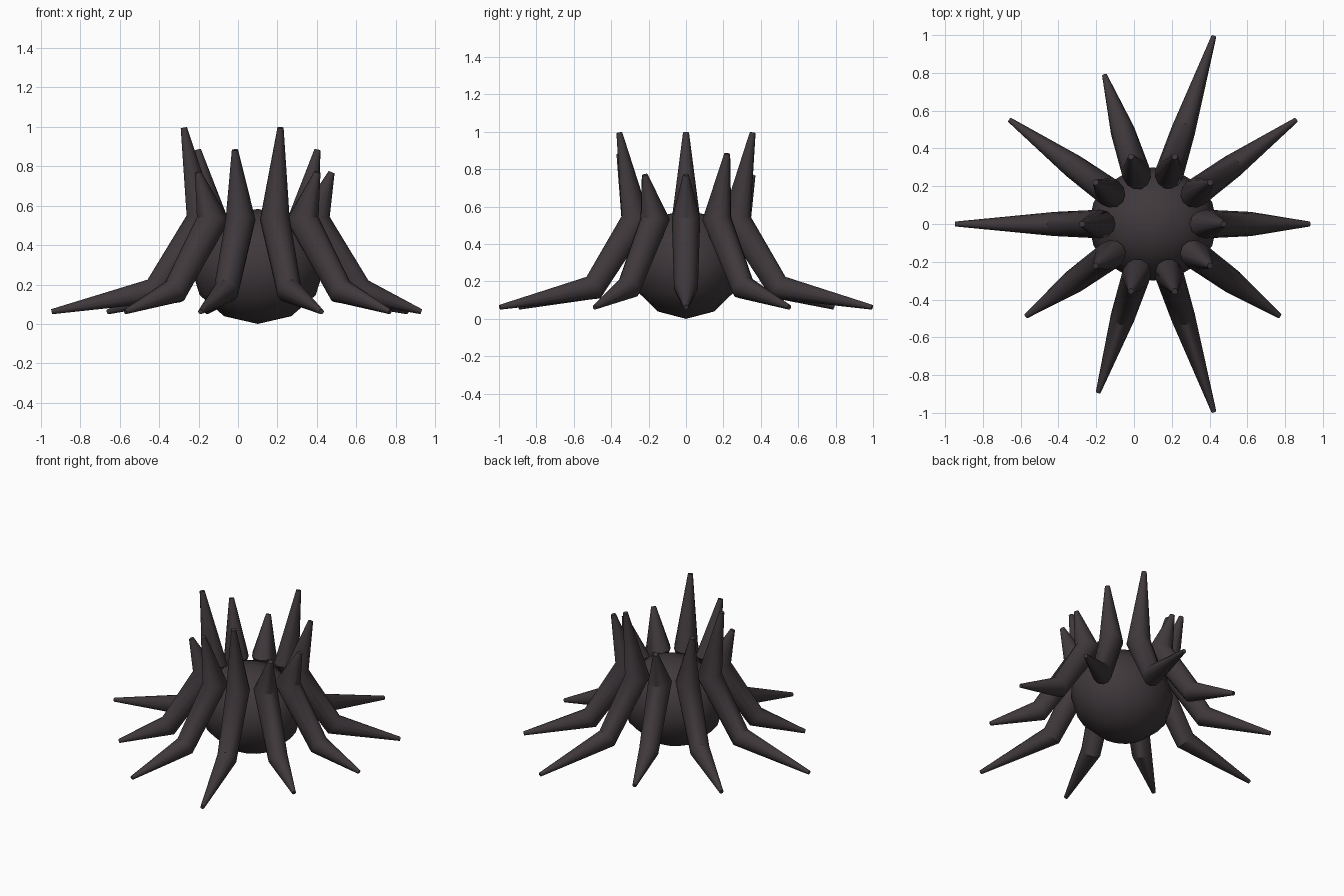
import bpy, bmesh, math
from mathutils import Vector, Matrix

if "Cube" in bpy.data.objects:
    bpy.data.objects.remove(bpy.data.objects["Cube"])

CX = 0.10      # the spiky ring is centred slightly off the origin
SIDES = 12

mat = bpy.data.materials.new("dark_shell")
mat.diffuse_color = (0.05, 0.04, 0.045, 1)
mat.use_nodes = True
mat.node_tree.nodes["Principled BSDF"].inputs["Base Color"].default_value = mat.diffuse_color


def finish(ob, angle):
    ob.data.materials.clear()
    ob.data.materials.append(mat)
    bpy.ops.object.select_all(action='DESELECT')
    ob.select_set(True)
    bpy.context.view_layer.objects.active = ob
    bpy.ops.object.shade_smooth_by_angle(angle=math.radians(angle))


def bent_spine(name, path, radii, angle):
    """Tapered tube along a path in the radial (x, z) plane, mitred at its bends."""
    pts = [Vector((p[0], 0, p[1])) for p in path]
    bm = bmesh.new()
    rings = []
    for i, p in enumerate(pts):
        d_in = (p - pts[i - 1]).normalized() if i > 0 else None
        d_out = (pts[i + 1] - p).normalized() if i < len(pts) - 1 else None
        d_in, d_out = d_in or d_out, d_out or d_in
        t = (d_in + d_out).normalized()
        side = Vector((0, 1, 0))
        up = t.cross(side) / t.dot(d_in)
        rings.append([bm.verts.new(p + radii[i] * (side * math.cos(a) + up * math.sin(a)))
                      for a in (2 * math.pi * k / SIDES for k in range(SIDES))])
    for a, b in zip(rings, rings[1:]):
        for k in range(SIDES):
            n = (k + 1) % SIDES
            bm.faces.new((a[k], a[n], b[n], b[k]))
    bm.faces.new(rings[0])
    bm.faces.new(rings[-1])
    bmesh.ops.recalc_face_normals(bm, faces=bm.faces)
    bm.transform(Matrix.Translation((CX, 0, 0)) @ Matrix.Rotation(angle, 4, 'Z'))
    me = bpy.data.meshes.new(name)
    bm.to_mesh(me)
    bm.free()
    ob = bpy.data.objects.new(name, me)
    bpy.context.collection.objects.link(ob)
    finish(ob, 35)


# Rounded body
bpy.ops.mesh.primitive_uv_sphere_add(segments=16, ring_count=6, radius=1, location=(CX, 0, 0.292))
body = bpy.context.object
body.name = "body"
body.scale = (0.34, 0.30, 0.292)
bpy.ops.object.transform_apply(location=False, rotation=False, scale=True)
finish(body, 60)

# Ten bent spines, in a repeating short / medium / long pattern
for k in range(10):
    size = k % 3
    path = [(0.83 + 0.108 * size, 0.062),   # foot tip
            (0.52, 0.167),                  # knee
            (0.28, 0.535),                  # shoulder
            (0.375, 0.77 + 0.113 * size)]   # upper tip
    bent_spine(f"spine_{k + 1}", path, (0.013, 0.064, 0.076, 0.016), math.radians(36 * k))
